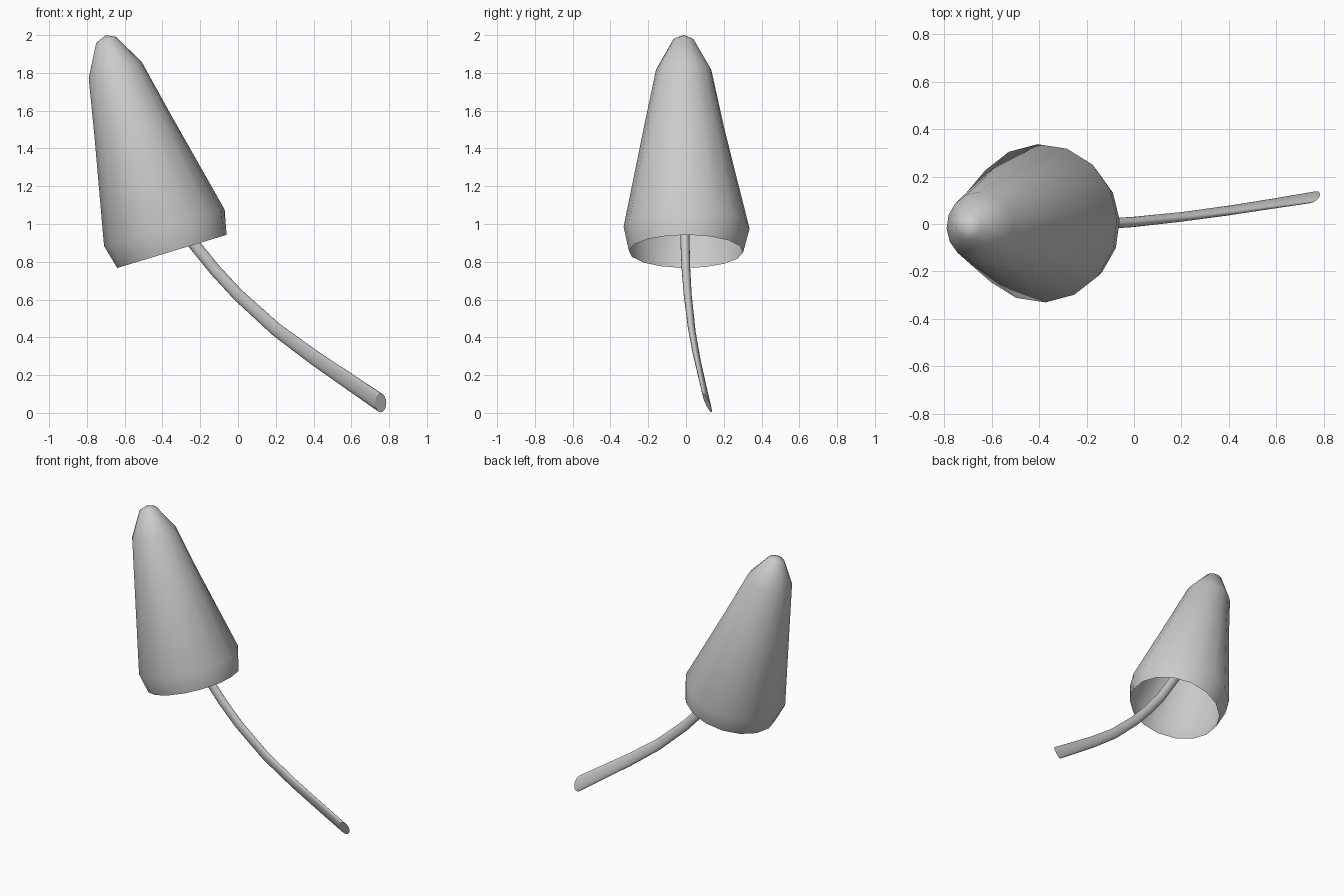
import bpy, bmesh
from math import sin, cos, tau, radians
from mathutils import Vector

if "Cube" in bpy.data.objects:
    bpy.data.objects.remove(bpy.data.objects["Cube"])


def ring(bm, c, u, v, n, phase=0.0):
    return [bm.verts.new(Vector(c) + Vector(u) * cos(phase + tau * i / n)
                         + Vector(v) * sin(phase + tau * i / n)) for i in range(n)]


def loft(bm, rings):
    for a, b in zip(rings, rings[1:]):
        n = len(a)
        for i in range(n):
            j = (i + 1) % n
            bm.faces.new((a[i], a[j], b[j], b[i])).smooth = True


def fan(bm, r, tip):
    t = bm.verts.new(tip)
    for i in range(len(r)):
        bm.faces.new((r[i], r[(i + 1) % len(r)], t)).smooth = True


def finish(bm, name):
    bmesh.ops.recalc_face_normals(bm, faces=bm.faces)
    me = bpy.data.meshes.new(name)
    bm.to_mesh(me)
    bm.free()
    ob = bpy.data.objects.new(name, me)
    bpy.context.collection.objects.link(ob)


# Cap: tilted hollow bell, 16 sides, with a thin inner lining sharing the rim
profile = [((-0.35, 0.0, 0.855), 0.303), ((-0.39, 0.003, 0.98), 0.334),
           ((-0.555, -0.01, 1.51), 0.213), ((-0.65, -0.012, 1.815), 0.147),
           ((-0.698, -0.013, 1.975), 0.055)]
side, across = Vector((0.957, 0, 0.29)), Vector((0, 1, 0))
bm = bmesh.new()


def cap_ring(c, r):
    return ring(bm, c, side * r, across * r, 16, radians(3))


outer = [cap_ring(c, r) for c, r in profile]
inner = [cap_ring(c, r - 0.008) for c, r in profile[1:]]
loft(bm, outer)
loft(bm, [outer[0]] + inner)
fan(bm, outer[-1], (-0.70, -0.013, 2.0))
fan(bm, inner[-1], (-0.698, -0.013, 1.985))
for i in range(16):
    bm.edges.get((outer[0][i], outer[0][(i + 1) % 16])).smooth = False
finish(bm, "mushroom_cap")

# Stem: bent thin tube with an oblique cut at the foot
path = [(-0.64, -0.012, 1.80), (-0.53, -0.012, 1.45), (-0.40, -0.01, 1.15),
        (-0.23, -0.005, 0.89), (-0.12, 0.0, 0.755), (0.0, 0.009, 0.625),
        (0.2, 0.03, 0.443), (0.4, 0.057, 0.295), (0.58, 0.085, 0.172),
        (0.755, 0.113, 0.053)]
u0, u1 = Vector((0.024, 0, 0.02)), Vector((0, -0.022, 0.05))
v0, v1 = Vector((0, 0.024, 0)), Vector((0.03, 0.012, 0))
bm = bmesh.new()
rings = []
for p in path:
    t = max(0.0, (p[0] + 0.23) / 0.985)
    rings.append(ring(bm, p, u0.lerp(u1, t), v0.lerp(v1, t), 16))
loft(bm, rings)
bm.faces.new(rings[0])
bm.faces.new(rings[-1])
finish(bm, "mushroom_stem")
